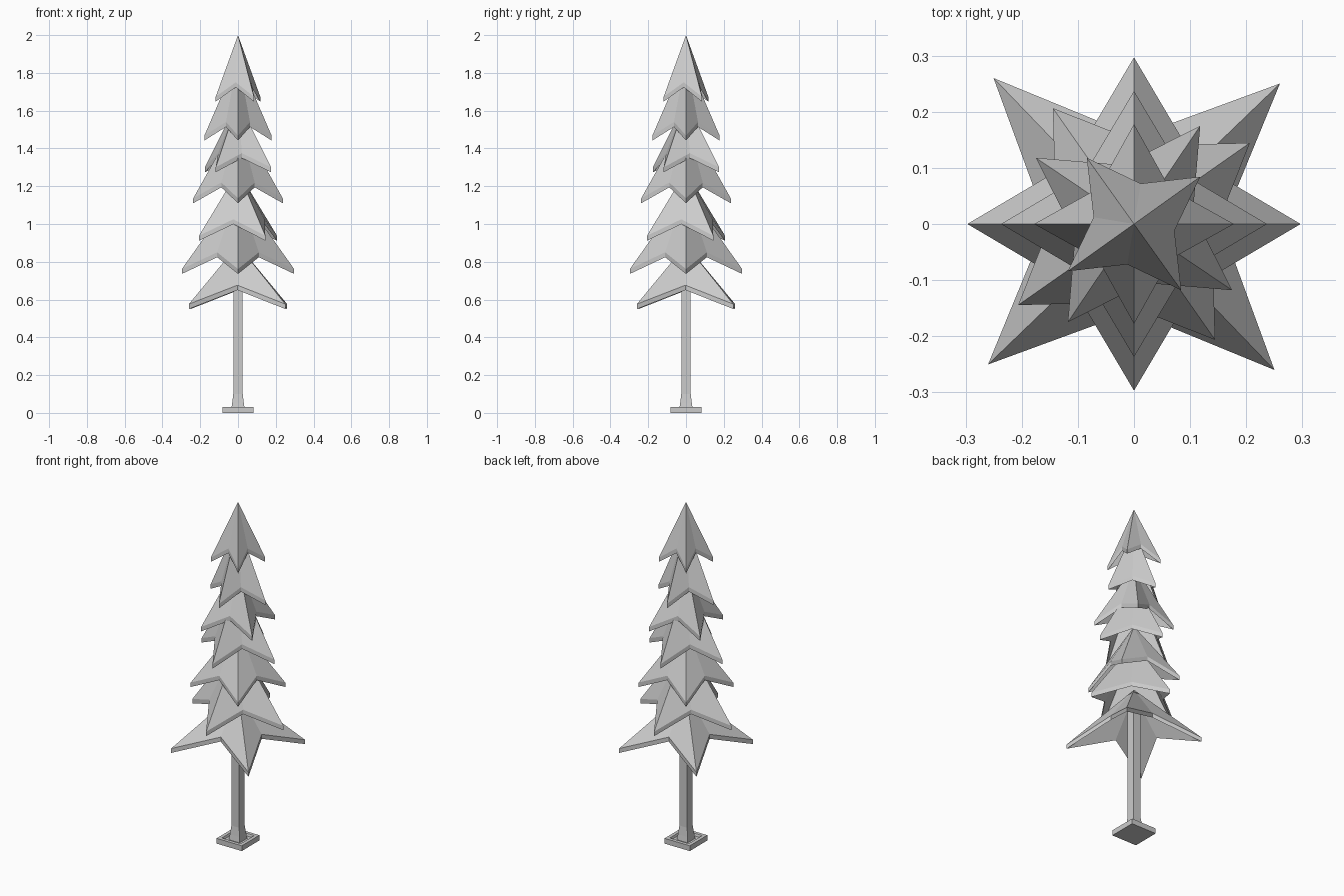
import bpy, bmesh
from math import cos, sin, radians

cube = bpy.data.objects.get("Cube")
if cube:
    bpy.data.objects.remove(cube, do_unlink=True)

grey = bpy.data.materials.new("plain_grey")
grey.use_nodes = True
COLOUR = (0.6, 0.6, 0.6, 1)
grey.diffuse_color = COLOUR
grey.node_tree.nodes["Principled BSDF"].inputs["Base Color"].default_value = COLOUR


def finish(name, bm):
    bmesh.ops.recalc_face_normals(bm, faces=bm.faces)
    mesh = bpy.data.meshes.new(name)
    bm.to_mesh(mesh)
    bm.free()
    mesh.materials.append(grey)
    obj = bpy.data.objects.new(name, mesh)
    bpy.context.collection.objects.link(obj)
    return obj


def branch_tier(name, apex, tip, tip_z, notch, notch_z, angle, thick=0.026):
    """Drooping four-pointed star shell with a vertical rim."""
    bm = bmesh.new()
    layers = []
    for drop in (0, thick):
        top = bm.verts.new((0, 0, apex - drop))
        ring = []
        for i in range(8):
            a = radians(angle + 45 * i)
            r, z = (notch, notch_z) if i % 2 else (tip, tip_z)
            ring.append(bm.verts.new((r * cos(a), r * sin(a), z - drop)))
        for i in range(8):
            bm.faces.new((top, ring[i], ring[(i + 1) % 8]))
        layers.append(ring)
    upper, lower = layers
    for i in range(8):
        j = (i + 1) % 8
        bm.faces.new((upper[i], lower[i], lower[j], upper[j]))
    return finish(name, bm)


def square_loft(name, profile):
    """Square rings given as (half width, height), capped at both ends."""
    bm = bmesh.new()
    rings = [[bm.verts.new((sx * h, sy * h, z))
              for sx, sy in ((-1, -1), (1, -1), (1, 1), (-1, 1))]
             for h, z in profile]
    for a, b in zip(rings, rings[1:]):
        for i in range(4):
            j = (i + 1) % 4
            bm.faces.new((a[i], a[j], b[j], b[i]))
    bm.faces.new(rings[0])
    bm.faces.new(rings[-1])
    return finish(name, bm)


# Stand with a raised rim, and the flared trunk
square_loft("stand", [(0.082, 0), (0.082, 0.031), (0.062, 0.031), (0.058, 0.018)])
square_loft("trunk", [(0.036, 0.015), (0.031, 0.05), (0.025, 0.1), (0.024, 0.86)])

# Branch tiers from bottom to top:
# apex height, tip radius, tip height, notch radius, notch height, turn
TIERS = [
    (0.89, 0.361, 0.576, 0.156, 0.676, 43.9),
    (1.18, 0.297, 0.762, 0.156, 0.85, 0),
    (1.28, 0.252, 0.938, 0.142, 1.025, 35),
    (1.56, 0.237, 1.136, 0.125, 1.22, 0),
    (1.65, 0.211, 1.3, 0.107, 1.375, 56),
    (1.88, 0.178, 1.468, 0.09, 1.54, 0),
    (2.0, 0.145, 1.674, 0.073, 1.75, 35.5),
]
for n, tier in enumerate(TIERS, 1):
    branch_tier(f"branch_tier_{n}", *tier)
